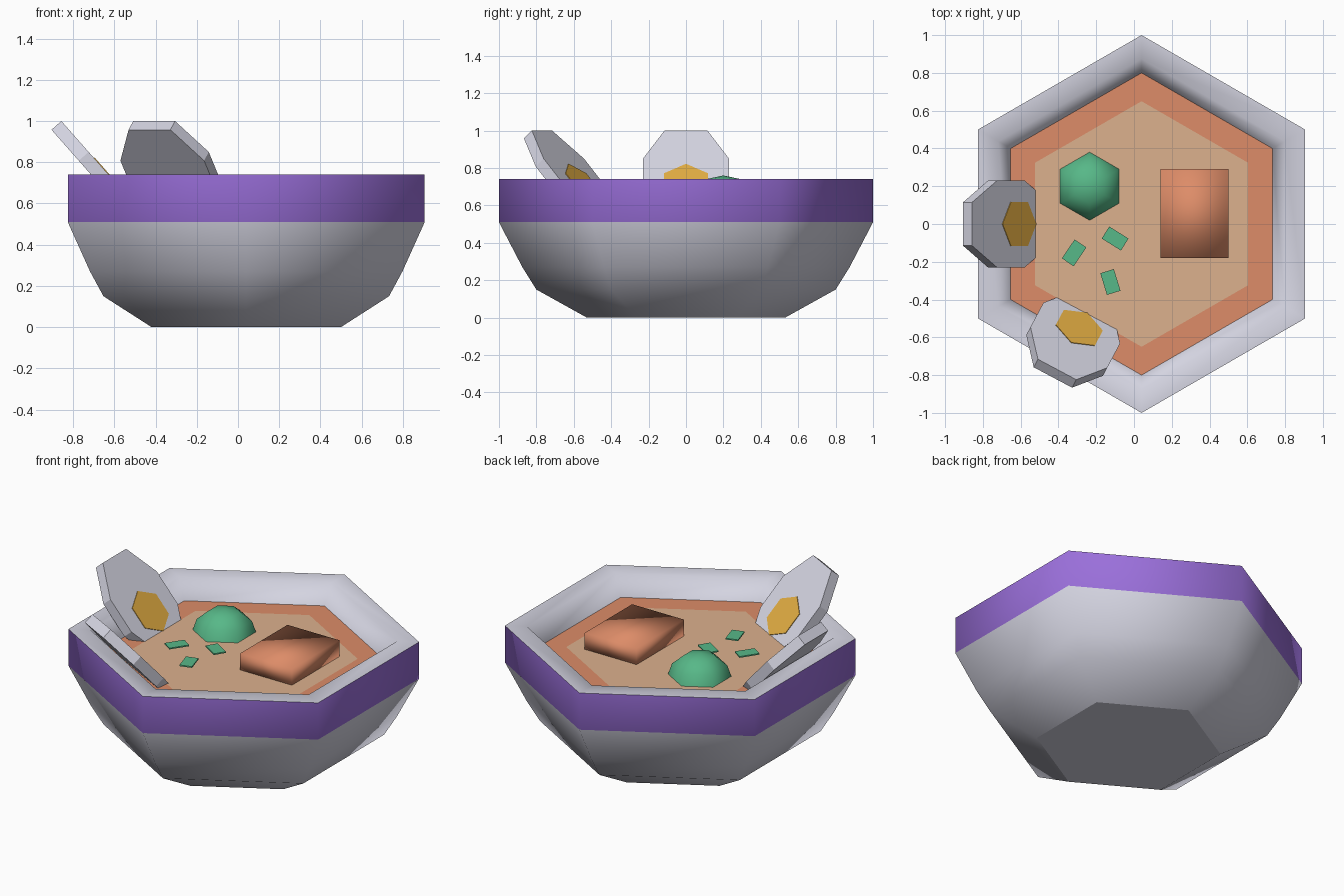
import bpy, bmesh, math
from mathutils import Matrix, Vector

if "Cube" in bpy.data.objects:
    bpy.data.objects.remove(bpy.data.objects["Cube"])


def material(name, r, g, b):
    lin = [((c / 255 + 0.055) / 1.055) ** 2.4 for c in (r, g, b)] + [1.0]
    m = bpy.data.materials.new(name)
    m.use_nodes = True
    m.diffuse_color = lin
    m.node_tree.nodes["Principled BSDF"].inputs["Base Color"].default_value = lin
    return m


WHITE = material("pale_porcelain", 212, 212, 225)
PURPLE = material("purple_glaze", 154, 111, 218)
BROTH = material("orange_broth", 221, 140, 104)
CREAM = material("tan_broth", 220, 177, 141)
GREEN = material("leaf_green", 87, 184, 136)
YOLK = material("egg_yolk", 225, 172, 66)
CENTRE = Vector((0.04, 0, 0))


def finish(name, bm, mats, smooth=None):
    me = bpy.data.meshes.new(name)
    bm.to_mesh(me)
    bm.free()
    for m in mats:
        me.materials.append(m)
    ob = bpy.data.objects.new(name, me)
    bpy.context.collection.objects.link(ob)
    if smooth is not None:
        flat = [p.index for p in me.polygons if len(p.vertices) > 4]
        bpy.ops.object.select_all(action='DESELECT')
        ob.select_set(True)
        bpy.context.view_layer.objects.active = ob
        bpy.ops.object.shade_smooth_by_angle(angle=math.radians(smooth))
        for i in flat:  # end caps stay flat
            me.polygons[i].use_smooth = False
    return ob


def hex_rings(bm, profile, centre, start=False, end=False):
    """Stack six-sided rings of (radius, height); optional caps."""
    rings = []
    for r, z in profile:
        rings.append([bm.verts.new(centre + Vector((
            r * math.cos(math.radians(30 + 60 * k)),
            r * math.sin(math.radians(30 + 60 * k)), z))) for k in range(6)])
    for i, (a, b) in enumerate(zip(rings, rings[1:])):
        for k in range(6):
            n = (k + 1) % 6
            bm.faces.new((a[k], a[n], b[n], b[k]))
    if start:
        bm.faces.new(rings[0][::-1])
    if end:
        bm.faces.new(rings[-1])
    return rings


# Bowl with a glazed band around its upright rim
bm = bmesh.new()
hex_rings(bm, [(0.53, 0), (0.80, 0.15), (0.875, 0.27), (1.0, 0.51), (1.0, 0.74),
               (0.875, 0.74), (0.80, 0.615)], CENTRE, start=True)
bm.normal_update()
for f in bm.faces:
    radial = f.calc_center_median() - CENTRE
    if abs(f.normal.z) < 0.01 and f.normal.dot(radial) > 0:
        f.material_index = 1
finish("bowl", bm, [WHITE, PURPLE], 65)

# Broth surface with a paler middle
bm = bmesh.new()
hex_rings(bm, [(0.80, 0.62), (0.65, 0.62)], CENTRE, end=True)
for f in bm.faces:
    f.material_index = int(len(f.verts) == 6)
finish("broth", bm, [BROTH, CREAM])

# Green dumpling dome
bm = bmesh.new()
spot = Vector((-0.235, 0.20, 0.615))
rings = hex_rings(bm, [(0.182 * math.cos(a), 0.145 * math.sin(a))
                       for a in map(math.radians, (0, 30, 60))], spot)
pole = bm.verts.new(spot + Vector((0, 0, 0.145)))
for k in range(6):
    bm.faces.new((rings[-1][k], rings[-1][(k + 1) % 6], pole))
finish("green_dome", bm, [GREEN], 180)


def block(name, loc, size, turn, mat, smooth=None):
    bm = bmesh.new()
    bmesh.ops.create_cube(bm, size=1, matrix=Matrix.Translation(loc)
                          @ Matrix.Rotation(math.radians(turn), 4, 'Z')
                          @ Matrix.Diagonal((*size, 1)))
    return finish(name, bm, [mat], smooth)


# Meat chunk and chopped leaves
block("meat_chunk", (0.32, 0.055, 0.668), (0.36, 0.47, 0.11), 0, BROTH, 180)
for i, (x, y, turn) in enumerate([(-0.317, -0.153, 56), (-0.10, -0.077, -32),
                                  (-0.125, -0.307, -73)]):
    block(f"chopped_leaf_{i + 1}", (x, y, 0.646), (0.12, 0.075, 0.008), turn, GREEN)


def prism(name, outline, depth, frame, mat):
    """Extrude a flat outline backwards from the frame's local z = 0."""
    bm = bmesh.new()
    face = bm.faces.new([bm.verts.new((u, v, 0)) for u, v in outline])
    ext = bmesh.ops.extrude_face_region(bm, geom=[face])
    verts = [e for e in ext["geom"] if isinstance(e, bmesh.types.BMVert)]
    bmesh.ops.translate(bm, verts=verts, vec=(0, 0, -depth))
    bmesh.ops.recalc_face_normals(bm, faces=bm.faces[:])
    bm.transform(frame)
    return finish(name, bm, [mat])


# Egg halves leaning on the rim: local x runs down the cut face
corners = [(0.31, 0.115), (0.11, 0.23)]
egg = [(u * su, v * sv) for su, sv, order in
       ((1, 1, corners), (-1, 1, corners[::-1]), (-1, -1, corners), (1, -1, corners[::-1]))
       for u, v in order]
yolk = [(0.065 + 0.135 * math.cos(k * math.pi / 3),
         0.135 * math.sin(k * math.pi / 3)) for k in range(6)]
slope = Matrix.Rotation(math.radians(48.6), 4, 'Y')
for label, x, y, turn in (("side", -0.857, 0, 0), ("front", -0.407, -0.77, 62)):
    frame = (Matrix.Translation((x, y, 1.0))
             @ Matrix.Rotation(math.radians(turn), 4, 'Z') @ slope
             @ Matrix.Translation((0.31, 0, 0)))
    prism(f"{label}_egg_white", egg, 0.064, frame, WHITE)
    prism(f"{label}_egg_yolk", yolk, 0.006,
          frame @ Matrix.Translation((0, 0, 0.004)), YOLK)
